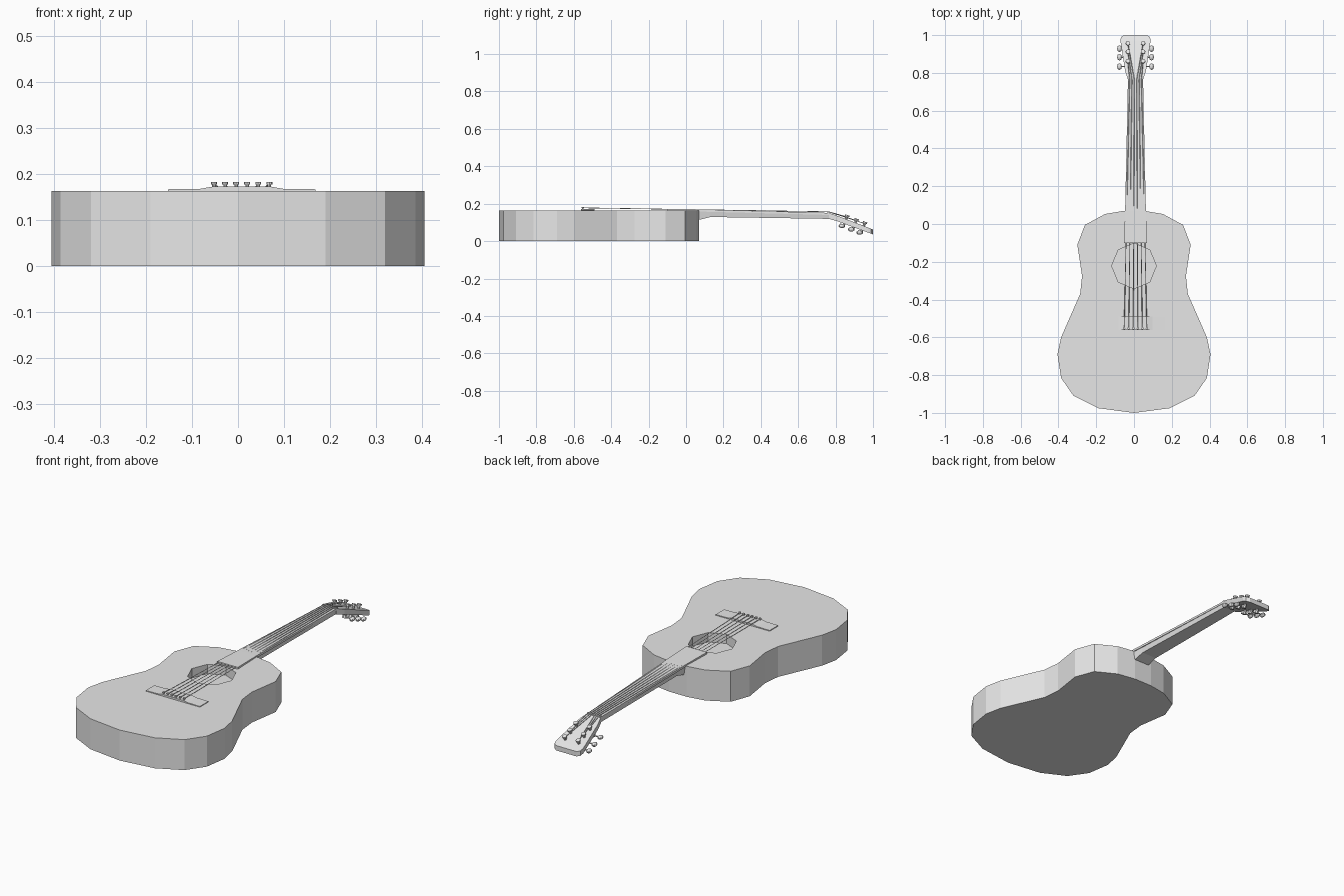
import bpy
import bmesh
import math
from mathutils import Vector, Matrix

cube = bpy.data.objects.get("Cube")
if cube:
    bpy.data.objects.remove(cube, do_unlink=True)

grey = bpy.data.materials.new("plain grey")
grey.use_nodes = True
grey.diffuse_color = (0.8, 0.8, 0.8, 1)
grey.node_tree.nodes["Principled BSDF"].inputs["Base Color"].default_value = (0.8, 0.8, 0.8, 1)

CX = 0.008      # centre line of the neck and strings
TOP = 0.163     # height of the soundboard


def finish(name, bm):
    bmesh.ops.recalc_face_normals(bm, faces=bm.faces)
    mesh = bpy.data.meshes.new(name)
    bm.to_mesh(mesh)
    bm.free()
    mesh.materials.append(grey)
    obj = bpy.data.objects.new(name, mesh)
    bpy.context.collection.objects.link(obj)
    return obj


def prism(name, outline, z0, z1):
    bm = bmesh.new()
    face = bm.faces.new([bm.verts.new((x, y, z0)) for x, y in outline])
    ext = bmesh.ops.extrude_face_region(bm, geom=[face])
    verts = [v for v in ext["geom"] if isinstance(v, bmesh.types.BMVert)]
    bmesh.ops.translate(bm, verts=verts, vec=(0, 0, z1 - z0))
    return finish(name, bm)


def loft(name, sections, taper=1.0):
    """Four-sided bar along y; each section is (y, half width, top, bottom)."""
    bm = bmesh.new()
    rings = []
    for y, w, top, low in sections:
        corners = [(-w, top), (w, top), (w * taper, low), (-w * taper, low)]
        rings.append([bm.verts.new((CX + x, y, z)) for x, z in corners])
    for a, b in zip(rings, rings[1:]):
        for i in range(4):
            j = (i + 1) % 4
            bm.faces.new((a[i], a[j], b[j], b[i]))
    bm.faces.new(rings[0])
    bm.faces.new(rings[-1])
    return finish(name, bm)


def rod(bm, start, end, radius, sides=8):
    start, end = Vector(start), Vector(end)
    axis = end - start
    turn = axis.to_track_quat("Z", "Y").to_matrix().to_4x4()
    bmesh.ops.create_cone(bm, cap_ends=True, segments=sides, radius1=radius,
                          radius2=radius, depth=axis.length,
                          matrix=Matrix.Translation((start + end) / 2) @ turn)


# Body: half outline mirrored, with a recessed sound hole
half = [(0.19, -0.975), (0.32, -0.91), (0.386, -0.815), (0.405, -0.69),
        (0.386, -0.60), (0.285, -0.37), (0.275, -0.275), (0.30, -0.11),
        (0.26, -0.005), (0.153, 0.053), (0.053, 0.07)]
outline = [(0, -1.0)] + half + [(-x, y) for x, y in reversed(half)]
body = prism("body", outline, 0, TOP)

hole = [(0.118 * math.sin(i * math.pi / 4), -0.222 + 0.12 * math.cos(i * math.pi / 4))
        for i in range(8)]
cutter = prism("sound_hole_cutter", hole, TOP - 0.05, TOP + 0.05)
cutter.hide_render = True
cut = body.modifiers.new("sound hole", "BOOLEAN")
cut.operation = "DIFFERENCE"
cut.object = cutter
cut.solver = "EXACT"
bpy.context.view_layer.objects.active = body
bpy.ops.object.modifier_apply(modifier=cut.name)
bpy.data.objects.remove(cutter, do_unlink=True)

# Neck with heel, fretboard and headstock
loft("neck", [(0.05, 0.054, 0.168, 0.112), (0.075, 0.053, 0.168, 0.115),
              (0.13, 0.051, 0.166, 0.129), (0.765, 0.04, 0.148, 0.119)], 0.85)
loft("fretboard", [(-0.1, 0.061, 0.173, 0.161), (0.07, 0.055, 0.17, 0.158),
                   (0.765, 0.04, 0.151, 0.14)])
loft("headstock", [(0.765, 0.04, 0.151, 0.119), (0.81, 0.055, 0.135, 0.106),
                   (0.97, 0.08, 0.074, 0.047), (0.99, 0.077, 0.066, 0.04),
                   (1.0, 0.06, 0.062, 0.036)])
loft("nut", [(0.757, 0.04, 0.155, 0.145), (0.769, 0.04, 0.155, 0.145)])

# Bridge: low wings rising to a raised middle
bm = bmesh.new()
rows = []
for x, z in [(-0.16, 0.167), (-0.09, 0.168), (-0.062, 0.173),
             (0.062, 0.173), (0.09, 0.168), (0.16, 0.167)]:
    rows.append([bm.verts.new((CX + x, y, h)) for y, h in
                 [(-0.562, TOP - 0.003), (-0.562, z), (-0.49, z), (-0.49, TOP - 0.003)]])
for a, b in zip(rows, rows[1:]):
    for i in range(4):
        j = (i + 1) % 4
        bm.faces.new((a[i], a[j], b[j], b[i]))
bm.faces.new(rows[0])
bm.faces.new(rows[-1])
finish("bridge", bm)


def head_top(y):
    return 0.151 - 0.38 * (y - 0.765)


# Bridge pins, strings and tuners
normal = Vector((0, 0.356, 0.934))
pins, strings = bmesh.new(), bmesh.new()
posts, buttons = bmesh.new(), bmesh.new()
post_ys = [0.855, 0.905, 0.95]

for i in range(6):
    step = i - 2.5
    side = -1 if i < 3 else 1
    y = post_ys[i if i < 3 else 5 - i]
    x_low, x_nut = CX + step * 0.024, CX + step * 0.0125
    rod(pins, (x_low, -0.552, 0.168), (x_low, -0.552, 0.178), 0.004)
    rod(pins, (x_low, -0.552, 0.177), (x_low, -0.552, 0.183), 0.0065)

    base = Vector((CX + side * 0.04, y, head_top(y)))
    tip = base + normal * 0.014
    path = [(x_low, -0.552, 0.178), (x_nut, 0.763, 0.157), tuple(tip)]
    for a, b in zip(path, path[1:]):
        rod(strings, a, b, 0.0018, 4)

    # Post with cap, gear housing, shaft and button
    rod(posts, base - normal * 0.036, base + normal * 0.018, 0.007)
    rod(posts, base + normal * 0.016, base + normal * 0.024, 0.012)
    gear = base - normal * 0.038 + Vector((0, -0.008, 0))
    rod(posts, gear - normal * 0.006, gear + normal * 0.01, 0.013)
    knob = gear + Vector((side * 0.045, 0, 0))
    rod(posts, gear, knob, 0.004, 6)
    bmesh.ops.create_uvsphere(
        buttons, u_segments=8, v_segments=6, radius=1,
        matrix=Matrix.Translation(knob) @ Matrix.Diagonal((0.013, 0.018, 0.011, 1)))

finish("bridge_pins", pins)
finish("strings", strings)
finish("tuner_posts", posts)
finish("tuner_buttons", buttons)
